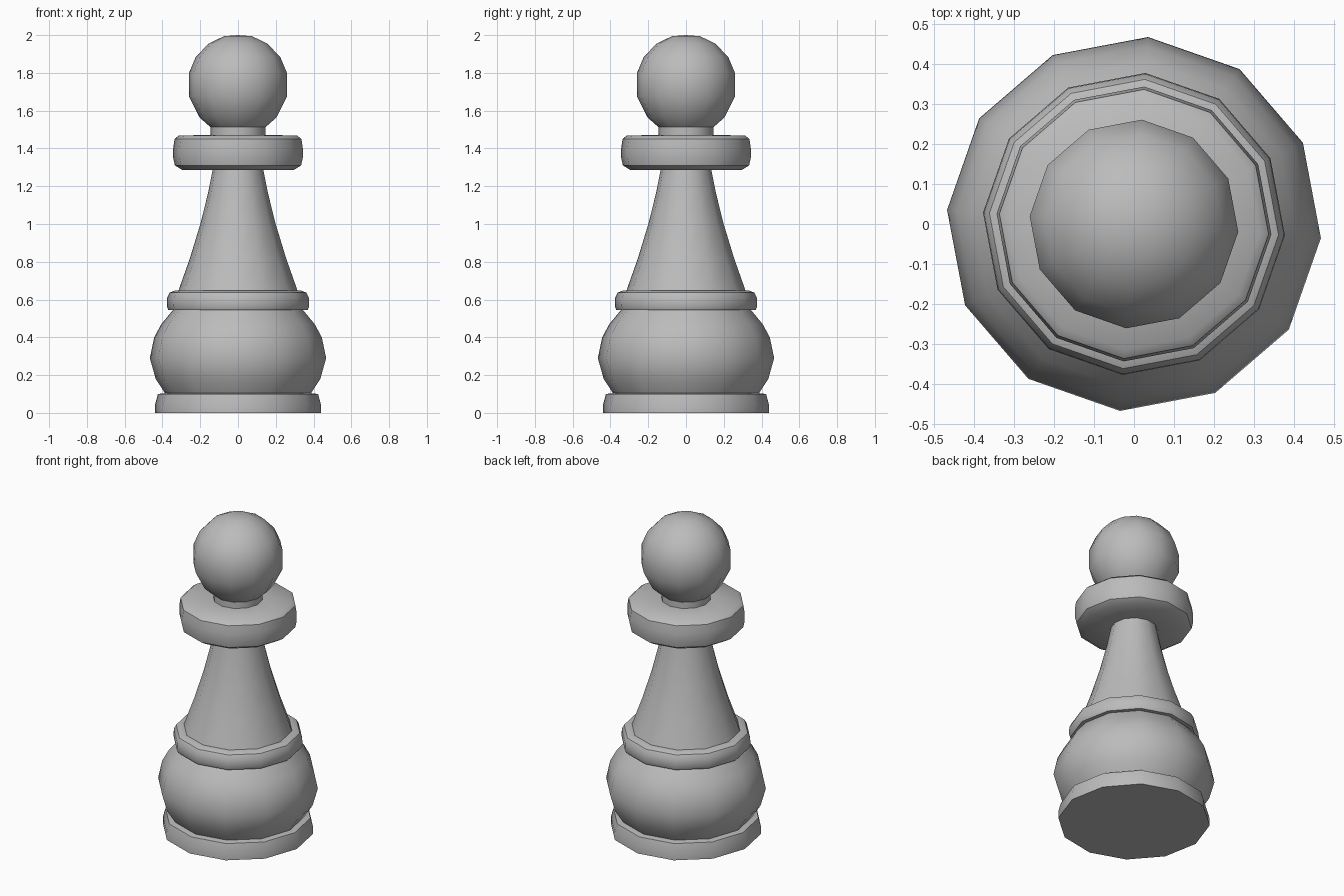
import bpy, bmesh
from math import radians, sin, cos, pi

SIDES = 12
TURN = radians(25.7)

if "Cube" in bpy.data.objects:
    bpy.data.objects.remove(bpy.data.objects["Cube"], do_unlink=True)

grey = bpy.data.materials.new("stone grey")
grey.use_nodes = True
colour = (0.5, 0.5, 0.5, 1)
grey.diffuse_color = colour
grey.node_tree.nodes["Principled BSDF"].inputs["Base Color"].default_value = colour


def turned(name, profile):
    """Lathe a bottom-to-top list of (radius, height) into a twelve-sided part."""
    bm = bmesh.new()
    rings = []
    for r, z in profile:
        if r == 0:
            rings.append([bm.verts.new((0, 0, z))] * SIDES)
        else:
            angles = [TURN + 2 * pi * i / SIDES for i in range(SIDES)]
            rings.append([bm.verts.new((r * cos(a), r * sin(a), z)) for a in angles])
    for low, high in zip(rings, rings[1:]):
        for i in range(SIDES):
            j = (i + 1) % SIDES
            corners = dict.fromkeys([low[i], low[j], high[j], high[i]])
            bm.faces.new(list(corners))
    mesh = bpy.data.meshes.new(name)
    bm.to_mesh(mesh)
    bm.free()
    mesh.materials.append(grey)
    obj = bpy.data.objects.new(name, mesh)
    bpy.context.collection.objects.link(obj)
    bpy.ops.object.select_all(action='DESELECT')
    obj.select_set(True)
    bpy.context.view_layer.objects.active = obj
    bpy.ops.object.shade_smooth_by_angle(angle=radians(40))
    return obj


# Foot disc with closed underside
turned("foot", [(0, 0), (0.44, 0), (0.44, 0.045), (0.425, 0.1), (0.385, 0.105)])

# Bulging body
turned("body", [(0.385, 0.1), (0.437, 0.18), (0.468, 0.29),
                (0.445, 0.4), (0.407, 0.47), (0.345, 0.545)])

# Ring above the body
turned("body_ring", [(0.345, 0.545), (0.37, 0.545), (0.378, 0.565), (0.376, 0.61),
                     (0.362, 0.637), (0.335, 0.648), (0.317, 0.648)])

# Tapering stem
turned("stem", [(0.317, 0.645), (0.255, 0.82), (0.2, 1.0), (0.16, 1.16), (0.135, 1.285)])

# Wide collar
turned("collar", [(0.135, 1.285), (0.295, 1.285), (0.335, 1.31), (0.344, 1.35),
                  (0.344, 1.4), (0.337, 1.45), (0.315, 1.468), (0.145, 1.472)])

# Short neck
turned("neck", [(0.145, 1.47), (0.145, 1.515)])

# Round head, flattened where it meets the neck
centre, radius = 1.737, 0.268
tilts = [-57, -40, -13, 13, 33, 54, 74]
head = [(radius * cos(radians(t)), centre + radius * sin(radians(t))) for t in tilts]
turned("head", head + [(0, 2.0)])
